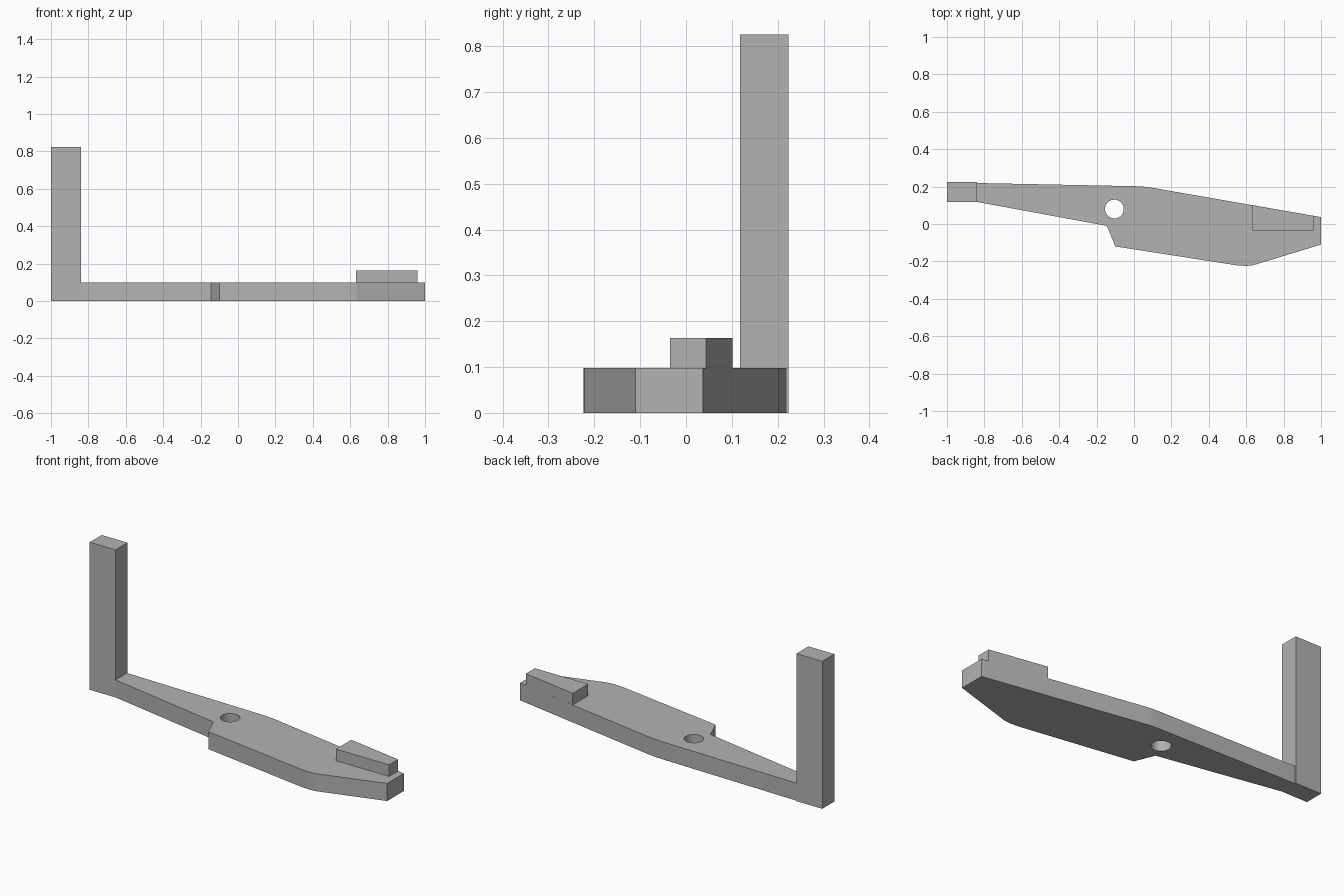
import bpy
import bmesh

if "Cube" in bpy.data.objects:
    bpy.data.objects.remove(bpy.data.objects["Cube"], do_unlink=True)

grey = bpy.data.materials.new("plain grey")
grey.use_nodes = True
colour = (0.45, 0.45, 0.45, 1)
grey.diffuse_color = colour
grey.node_tree.nodes["Principled BSDF"].inputs["Base Color"].default_value = colour

THICK = 0.098


def prism(name, outline, z0, z1):
    """Extrude a counter-clockwise outline from z0 up to z1."""
    bm = bmesh.new()
    base = bm.faces.new([bm.verts.new((x, y, z0)) for x, y in outline])
    top = bmesh.ops.extrude_face_region(bm, geom=[base], use_keep_orig=True)
    moved = [v for v in top["geom"] if isinstance(v, bmesh.types.BMVert)]
    bmesh.ops.translate(bm, vec=(0, 0, z1 - z0), verts=moved)
    bmesh.ops.recalc_face_normals(bm, faces=bm.faces)
    mesh = bpy.data.meshes.new(name)
    bm.to_mesh(mesh)
    bm.free()
    mesh.materials.append(grey)
    obj = bpy.data.objects.new(name, mesh)
    bpy.context.collection.objects.link(obj)
    return obj


# Flat arm with softened corners on its long edges
arm = prism("arm", [
    (-0.84, 0.118), (-0.145, -0.01), (-0.10, -0.12),
    (0.53, -0.218), (0.56, -0.222), (0.60, -0.224), (0.635, -0.221),
    (1, -0.11), (1, 0.037),
    (0.09, 0.195), (0.05, 0.200), (0.01, 0.202), (-0.84, 0.219),
], 0, THICK)

# Round pivot hole through the arm
bpy.ops.mesh.primitive_cylinder_add(vertices=48, radius=0.05, depth=0.4,
                                    location=(-0.105, 0.08, 0.05))
cutter = bpy.context.object
cutter.name = "hole_cutter"
cutter.hide_render = True
cutter.data.materials.append(grey)
hole = arm.modifiers.new("pivot hole", "BOOLEAN")
hole.operation = "DIFFERENCE"
hole.solver = "EXACT"
hole.object = cutter
bpy.ops.object.select_all(action="DESELECT")
arm.select_set(True)
bpy.context.view_layer.objects.active = arm
bpy.ops.object.modifier_apply(modifier=hole.name)
bpy.data.objects.remove(cutter, do_unlink=True)
bpy.ops.object.shade_smooth_by_angle(angle=0.2)

# Upright post at the right end
prism("upright_post", [(-1, 0.118), (-0.84, 0.118), (-0.84, 0.224), (-1, 0.224)],
      0, 0.825)

# Raised block whose back follows the sloping edge of the arm
prism("raised_block", [(0.63, -0.035), (0.96, -0.035), (0.96, 0.044), (0.63, 0.101)],
      THICK, 0.163)
